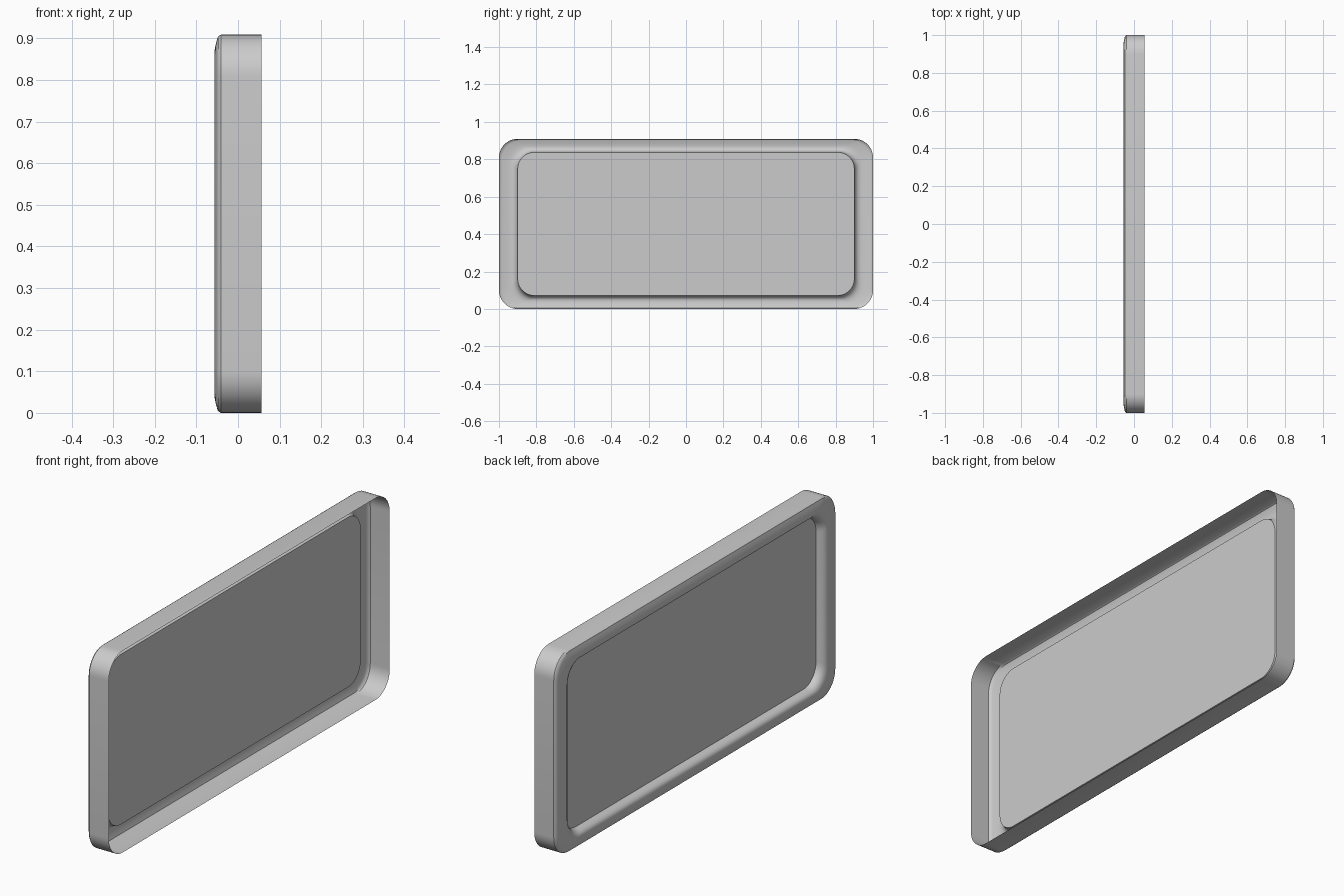
import bpy, bmesh, math

if "Cube" in bpy.data.objects:
    bpy.data.objects.remove(bpy.data.objects["Cube"])

SEG = 12      # steps per rounded corner
MID_Z = 0.4545
PANEL_X = -0.018


def ring(x, t):
    """Rounded rectangle in the YZ plane; t=0 is the outer rim, t=1 the panel edge."""
    hy, hz, r = 1 - 0.1 * t, MID_Z - 0.0715 * t, 0.1 - 0.01 * t
    pts = []
    for i, (sy, sz) in enumerate([(1, 1), (-1, 1), (-1, -1), (1, -1)]):
        for k in range(SEG + 1):
            a = math.pi / 2 * (i + k / SEG)
            pts.append((x, sy * (hy - r) + r * math.cos(a),
                        MID_Z + sz * (hz - r) + r * math.sin(a)))
    return pts


def make(name, profile, cap=False):
    bm = bmesh.new()
    rings = [[bm.verts.new(p) for p in ring(x, t)] for x, t in profile]
    n = len(rings[0])
    for a, b in zip(rings, rings[1:]):
        for i in range(n):
            j = (i + 1) % n
            bm.faces.new((a[j], a[i], b[i], b[j]))
    if cap:
        bm.faces.new(rings[-1][::-1])
    mesh = bpy.data.meshes.new(name)
    bm.to_mesh(mesh)
    bm.free()
    ob = bpy.data.objects.new(name, mesh)
    bpy.context.collection.objects.link(ob)
    bpy.ops.object.select_all(action='DESELECT')
    ob.select_set(True)
    bpy.context.view_layer.objects.active = ob
    bpy.ops.object.shade_smooth_by_angle(angle=math.radians(35))
    return ob


# Thin open tray: side wall, chamfered rim and rolled lip down to the panel
make("tray_frame", [(0.056, 0), (-0.041, 0), (-0.048, 0.06), (-0.0505, 0.16),
                    (-0.054, 0.35), (-0.056, 0.5), (-0.0565, 0.62),
                    (-0.055, 0.74), (-0.050, 0.84), (-0.042, 0.92),
                    (-0.031, 0.97), (PANEL_X, 1)])

# Flat recessed panel closing the tray
make("recessed_panel", [(PANEL_X, 1)], cap=True)
